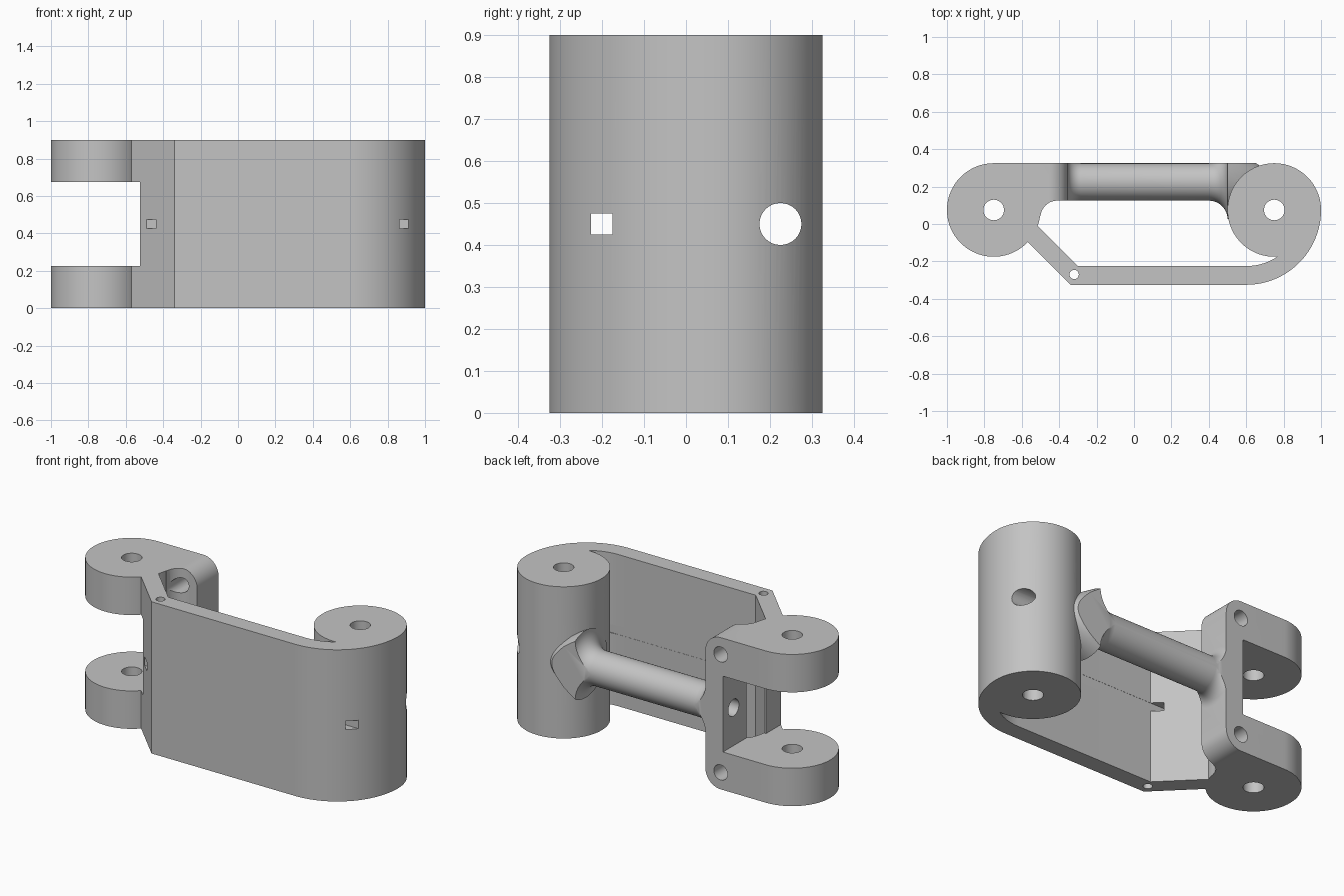
import bpy, bmesh, math

if "Cube" in bpy.data.objects:
    bpy.data.objects.remove(bpy.data.objects["Cube"], do_unlink=True)

H = 0.9            # overall height
MID = H / 2
PIN_X, PIN_Y = 0.75, 0.075
ROD_Y = 0.225
BACK = 0.325


def arc(cx, cy, r, start, end, n):
    """Points on an arc, angles in degrees."""
    angles = [math.radians(start + (end - start) * i / n) for i in range(n + 1)]
    return [(cx + r * math.cos(a), cy + r * math.sin(a)) for a in angles]


def circle(cx, cy, r, n=64):
    return arc(cx, cy, r, 0, 360, n)[:-1]


def rect(a0, a1, b0, b1):
    return [(a0, b0), (a1, b0), (a1, b1), (a0, b1)]


def finish(name, bm):
    bmesh.ops.recalc_face_normals(bm, faces=bm.faces)
    mesh = bpy.data.meshes.new(name)
    bm.to_mesh(mesh)
    bm.free()
    ob = bpy.data.objects.new(name, mesh)
    bpy.context.collection.objects.link(ob)
    return ob


def prism(name, pts, axis, lo, hi):
    """Extrude a flat profile along one axis."""
    place = {"x": lambda a, b, t: (t, a, b),
             "y": lambda a, b, t: (a, t, b),
             "z": lambda a, b, t: (a, b, t)}[axis]
    bm = bmesh.new()
    low = [bm.verts.new(place(a, b, lo)) for a, b in pts]
    top = [bm.verts.new(place(a, b, hi)) for a, b in pts]
    bm.faces.new(low)
    bm.faces.new(top)
    for i in range(len(pts)):
        j = (i + 1) % len(pts)
        bm.faces.new((low[i], low[j], top[j], top[i]))
    return finish(name, bm)


def lathe_x(name, profile, n=64):
    """Turn an (x, radius) profile about the rod axis."""
    bm = bmesh.new()
    rings = []
    for x, r in profile:
        rings.append([bm.verts.new((x, y, z)) for y, z in circle(ROD_Y, MID, r, n)])
    bm.faces.new(rings[0])
    bm.faces.new(rings[-1])
    for a, b in zip(rings, rings[1:]):
        for i in range(n):
            j = (i + 1) % n
            bm.faces.new((a[i], a[j], b[j], b[i]))
    return finish(name, bm)


def combine(target, tool, operation):
    """Apply a boolean and discard the tool."""
    mod = target.modifiers.new("combine", "BOOLEAN")
    mod.object, mod.operation, mod.solver = tool, operation, "EXACT"
    bpy.context.view_layer.objects.active = target
    bpy.ops.object.modifier_apply(modifier=mod.name)
    bpy.data.objects.remove(tool, do_unlink=True)


# Hinge barrel
body = prism("linkage_body", circle(PIN_X, PIN_Y, 0.25, 96), "z", 0, H)

# Wrapping side plate with the slanted arm
outer = [(-0.57, -0.095), (-0.34, -BACK)] + arc(0.6, PIN_Y, 0.4, -90, 0, 32)
inner = [(PIN_X, PIN_Y)] + arc(0.6, PIN_Y, 0.3, -50, -90, 12)
inner += [(-0.3, -0.225), (-0.525, 0), (-0.62, 0)]
plate = prism("side_plate", outer + inner, "z", 0, H)

# Clevis bracket: two lugs joined by a web with rounded back corners
clevis = prism("clevis", circle(-PIN_X, PIN_Y, 0.25, 96), "z", 0, H)
web_outline = [(-PIN_X, BACK), (-0.355, BACK), (-0.355, 0.125)]
web_outline += arc(-0.41, 0.035, 0.09, 90, 175, 10) + [(-0.7, 0.03)]
web = prism("web", web_outline, "z", 0, H)
rounded = [(-1.1, 0)] + arc(-0.455, 0.1, 0.1, -90, 0, 12)
rounded += arc(-0.455, H - 0.1, 0.1, 0, 90, 12) + [(-1.1, H)]
combine(web, prism("corner_shape", rounded, "y", -1, 1), "INTERSECT")
combine(clevis, web, "UNION")

# Tie rod, flared into the bracket and the barrel
flare = [(-0.45, 0.17)] + [(-x, r) for x, r in arc(0.285, 0.17, 0.07, 0, -90, 8)]
flare += arc(0.4, 0.2, 0.1, -90, 0, 10) + [(0.57, 0.16), (0.75, 0.03)]
flare = [(x, abs(r)) for x, r in flare]
rod = lathe_x("tie_rod", flare)
combine(rod, prism("back_trim", rect(BACK, 1, -1, 2), "x", -1, 1), "DIFFERENCE")
combine(rod, prism("front_trim", rect(-1, 0.125, -1, 2), "x", -1, 0), "DIFFERENCE")

for part in (plate, clevis, rod):
    combine(body, part, "UNION")

# Clevis gap
gap = (0.225, H - 0.225)
cuts = [prism("gap", rect(-1.2, -0.525, *gap), "y", -1, 1),
        prism("gap_back", rect(-1.2, -0.47, *gap), "y", 0.0, 1)]

# Pin holes, small corner hole, bracket bolt holes
for x in (-PIN_X, PIN_X):
    cuts.append(prism("pin_hole", circle(x, PIN_Y, 0.055, 32), "z", -1, 2))
cuts.append(prism("corner_hole", circle(-0.32, -0.27, 0.025, 24), "z", -1, 2))
for z in (0.1, H - 0.1):
    cuts.append(prism("bolt_hole", circle(-0.455, z, 0.045, 32), "y", 0.0, 1))

# Bore along the rod and square slot along the plate
cuts.append(prism("rod_bore", circle(ROD_Y, MID, 0.05, 32), "x", -2, 2))
cuts.append(prism("square_slot", rect(-0.226, -0.175, MID - 0.025, MID + 0.025),
                  "x", -2, 2))
for cut in cuts:
    combine(body, cut, "DIFFERENCE")

# Material and shading
grey = bpy.data.materials.new("plain grey")
grey.use_nodes = True
color = (0.55, 0.55, 0.55, 1)
grey.diffuse_color = color
grey.node_tree.nodes["Principled BSDF"].inputs["Base Color"].default_value = color
body.data.materials.clear()
body.data.materials.append(grey)
for face in body.data.polygons:
    face.material_index = 0
bpy.ops.object.select_all(action="DESELECT")
body.select_set(True)
bpy.context.view_layer.objects.active = body
bpy.ops.object.shade_smooth_by_angle(angle=math.radians(30))
